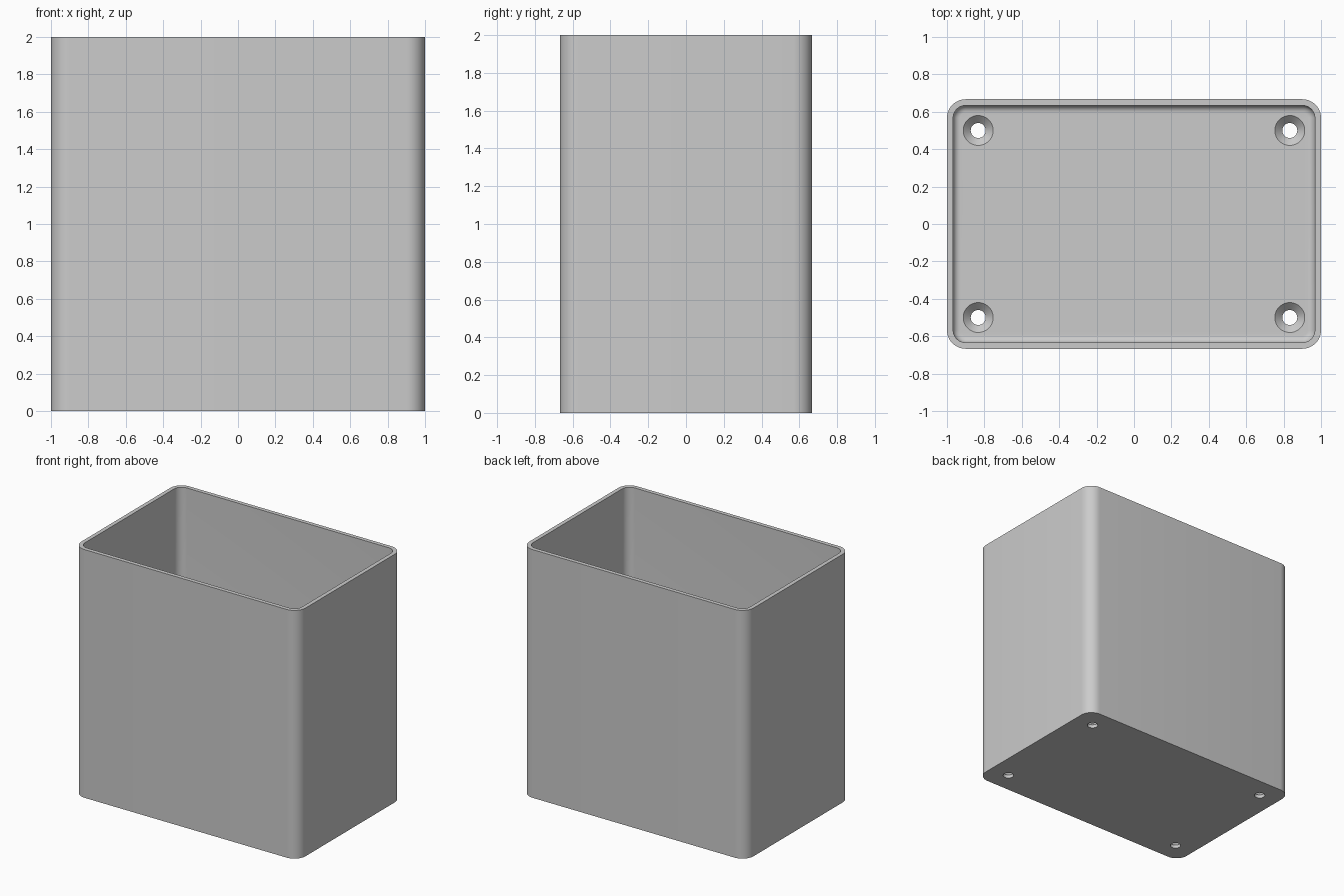
import bpy, bmesh, math

old = bpy.data.objects.get("Cube")
if old:
    bpy.data.objects.remove(old, do_unlink=True)

HALF_X, HALF_Y, HEIGHT = 1.0, 0.667, 2.0
CORNER, WALL, FLOOR, FILLET = 0.1, 0.033, 0.067, 0.038
HOLE, SINK, SINK_DEPTH = 0.04, 0.08, 0.04

grey = bpy.data.materials.new("light_grey")
grey.use_nodes = True
grey.diffuse_color = (0.6, 0.6, 0.6, 1)
grey.node_tree.nodes["Principled BSDF"].inputs["Base Color"].default_value = (0.6, 0.6, 0.6, 1)


def rounded_loop(inset, z, steps=10):
    """Rounded rectangle shrunk by inset, at height z."""
    cx, cy, r = HALF_X - CORNER, HALF_Y - CORNER, CORNER - inset
    points = []
    for k, (sx, sy) in enumerate([(1, 1), (-1, 1), (-1, -1), (1, -1)]):
        for i in range(steps + 1):
            a = math.pi / 2 * (k + i / steps)
            points.append((sx * cx + r * math.cos(a), sy * cy + r * math.sin(a), z))
    return points


def circle(cx, cy, r, z, n=48):
    return [(cx + r * math.cos(math.tau * i / n),
             cy + r * math.sin(math.tau * i / n), z) for i in range(n)]


def loft(name, loops):
    """Closed solid through a list of matching loops."""
    bm = bmesh.new()
    rings = [[bm.verts.new(p) for p in loop] for loop in loops]
    n = len(rings[0])
    for a, b in zip(rings, rings[1:]):
        for i in range(n):
            j = (i + 1) % n
            bm.faces.new((a[i], a[j], b[j], b[i]))
    bm.faces.new(rings[0][::-1])
    bm.faces.new(rings[-1])
    bmesh.ops.recalc_face_normals(bm, faces=bm.faces)
    mesh = bpy.data.meshes.new(name)
    bm.to_mesh(mesh)
    bm.free()
    mesh.materials.append(grey)
    obj = bpy.data.objects.new(name, mesh)
    bpy.context.collection.objects.link(obj)
    return obj


# Open box: outer wall, rim, inner wall, rounded floor edge
sections = [(0, 0), (0, HEIGHT), (WALL, HEIGHT)]
for i in range(9):
    a = math.pi / 2 * i / 8
    sections.append((WALL + FILLET * (1 - math.cos(a)), FLOOR + FILLET * (1 - math.sin(a))))
box = loft("open_box", [rounded_loop(inset, z) for inset, z in sections])
bpy.context.view_layer.objects.active = box
box.select_set(True)

# Countersunk screw holes in the floor corners
profile = [(HOLE, -0.05), (HOLE, FLOOR - SINK_DEPTH), (SINK, FLOOR), (SINK, FLOOR + 0.05)]
for sx in (-1, 1):
    for sy in (-1, 1):
        cutter = loft("hole_cutter", [circle(sx * 0.833, sy * 0.5, r, z) for r, z in profile])
        cutter.hide_render = True
        cut = box.modifiers.new("screw_hole", 'BOOLEAN')
        cut.operation = 'DIFFERENCE'
        cut.solver = 'EXACT'
        cut.object = cutter
        bpy.ops.object.modifier_apply(modifier=cut.name)
        bpy.data.objects.remove(cutter, do_unlink=True)

bpy.ops.object.shade_smooth_by_angle(angle=math.radians(30))
